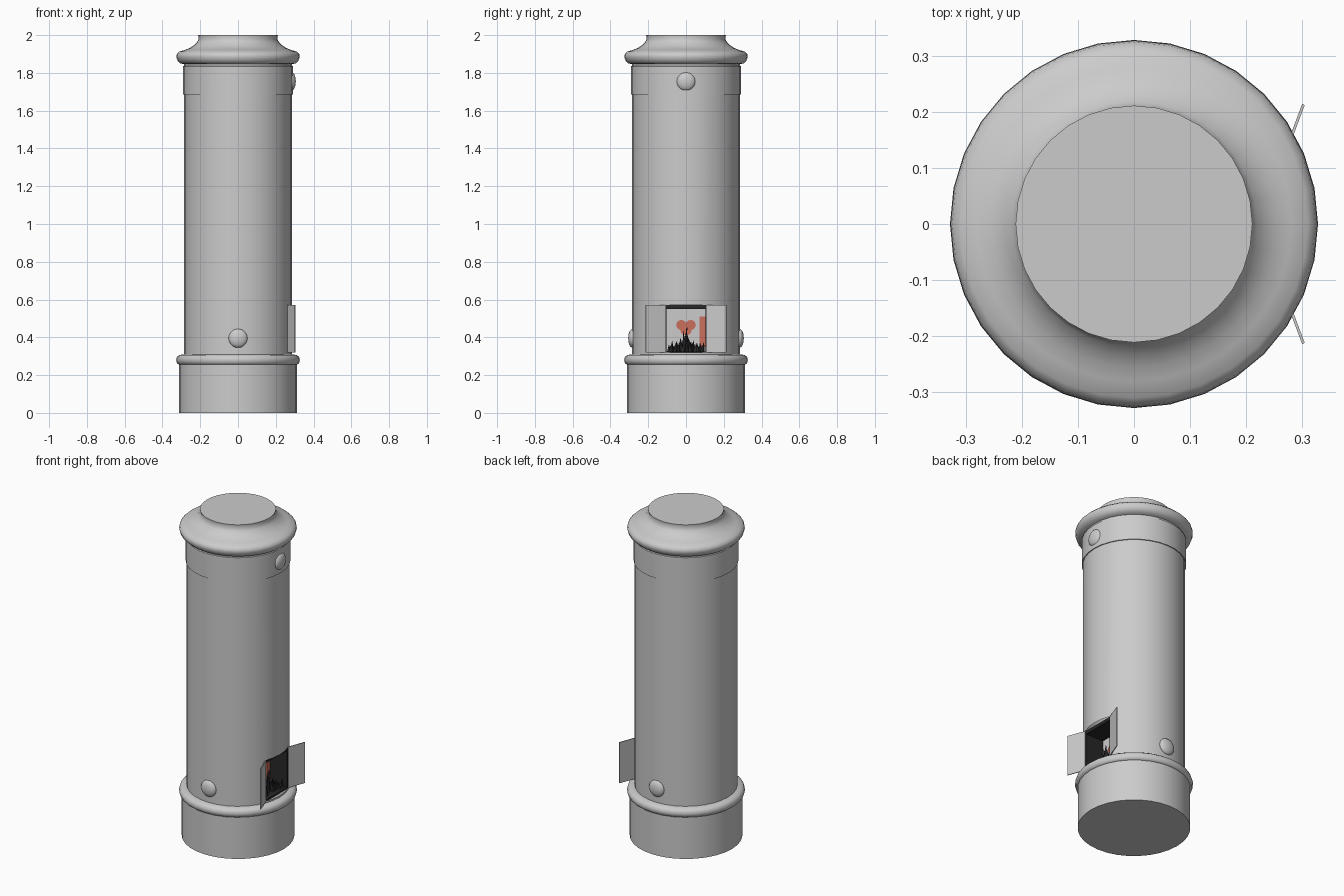
import bpy, bmesh, math, random
from mathutils import Vector

if "Cube" in bpy.data.objects:
    bpy.data.objects.remove(bpy.data.objects["Cube"])

random.seed(4)
SIDES = 32


def material(name, rgb):
    m = bpy.data.materials.new(name)
    m.diffuse_color = (*rgb, 1)
    m.use_nodes = True
    m.node_tree.nodes["Principled BSDF"].inputs["Base Color"].default_value = m.diffuse_color
    return m


GREY = material("pale_grey", (0.6, 0.6, 0.6))
BLACK = material("soot_black", (0.02, 0.02, 0.02))
RED = material("ember_red", (0.6, 0.16, 0.11))


def finish(name, bm, mat, smooth=True):
    bmesh.ops.recalc_face_normals(bm, faces=bm.faces)
    me = bpy.data.meshes.new(name)
    bm.to_mesh(me)
    bm.free()
    me.materials.append(mat)
    ob = bpy.data.objects.new(name, me)
    bpy.context.collection.objects.link(ob)
    if smooth:
        bpy.ops.object.select_all(action='DESELECT')
        ob.select_set(True)
        bpy.context.view_layer.objects.active = ob
        bpy.ops.object.shade_smooth_by_angle(angle=math.radians(40))
    return ob


def lathe(name, profile, mat, skip=None):
    """Revolve (radius, z) points; skip(angle, z) leaves a face out."""
    bm = bmesh.new()
    rings = []
    for r, z in profile:
        if r == 0:
            rings.append([bm.verts.new((0, 0, z))] * SIDES)
        else:
            rings.append([bm.verts.new((r * math.cos(2 * math.pi * i / SIDES),
                                        r * math.sin(2 * math.pi * i / SIDES), z))
                          for i in range(SIDES)])
    for a, b in zip(rings, rings[1:]):
        for i in range(SIDES):
            j = (i + 1) % SIDES
            loop = list(dict.fromkeys((a[i], a[j], b[j], b[i])))
            c = sum((v.co for v in loop), Vector()) / len(loop)
            if skip and skip(math.atan2(c.y, c.x), c.z):
                continue
            bm.faces.new(loop)
    return finish(name, bm, mat)


def box(name, lo, hi, mat):
    bm = bmesh.new()
    bmesh.ops.create_cube(bm, size=1)
    for v in bm.verts:
        v.co = [l + (c + 0.5) * (h - l) for c, l, h in zip(v.co, lo, hi)]
    return finish(name, bm, mat, False)


# Base drum, moulded ring and main body with a hatch opening on +x
lathe("base", [(0, 0), (0.313, 0), (0.313, 0.26)], GREY)
lathe("base_ring", [(0.28, 0.255), (0.313, 0.255), (0.323, 0.263), (0.328, 0.28),
                    (0.323, 0.297), (0.31, 0.307), (0.28, 0.31)], GREY)
hatch = math.radians(22.5)
lathe("body", [(0.285, 0.3), (0.285, 0.32), (0.285, 0.57), (0.285, 1.85)], GREY,
      lambda a, z: abs(a) < hatch and 0.32 < z < 0.57)

# Collar and flared cap
lathe("collar", [(0.285, 1.685), (0.291, 1.685), (0.291, 1.835), (0.28, 1.84)], GREY)
lathe("cap", [(0.28, 1.845), (0.305, 1.85), (0.32, 1.865), (0.327, 1.885), (0.324, 1.9),
              (0.31, 1.913), (0.28, 1.922), (0.255, 1.932), (0.235, 1.945),
              (0.218, 1.962), (0.208, 1.978), (0.211, 2.0), (0, 2.0)], GREY)

# Domed studs: two low at front and back, one high above the hatch
for name, axis, z in (("front_stud", (0, -1), 0.395), ("back_stud", (0, 1), 0.395),
                      ("upper_stud", (1, 0), 1.755)):
    bm = bmesh.new()
    bmesh.ops.create_uvsphere(bm, u_segments=20, v_segments=12, radius=0.05)
    for v in bm.verts:
        x, y, h = v.co
        out = 0.283 + h * 0.46
        v.co = (axis[0] * out - axis[1] * x, axis[1] * out + axis[0] * x, z + y)
    finish(name, bm, GREY)

# Pair of open hatch doors
for side, name in ((-1, "left_door"), (1, "right_door")):
    bm = bmesh.new()
    a, b = Vector((0.263, side * 0.109, 0)), Vector((0.302, side * 0.213, 0))
    n = Vector((b.y - a.y, a.x - b.x, 0)).normalized() * 0.0025
    bottom = [bm.verts.new(p + Vector((0, 0, 0.32))) for p in (a - n, b - n, b + n, a + n)]
    face = bm.faces.new(bottom)
    ext = bmesh.ops.extrude_face_region(bm, geom=[face])
    bmesh.ops.translate(bm, vec=(0, 0, 0.25),
                        verts=[g for g in ext["geom"] if isinstance(g, bmesh.types.BMVert)])
    finish(name, bm, GREY, False)

# Fire chamber behind the hatch
box("chamber_back", (0.135, -0.108, 0.32), (0.14, 0.108, 0.57), GREY)
box("chamber_ceiling", (0.14, -0.108, 0.55), (0.262, 0.108, 0.57), BLACK)
box("chamber_floor", (0.14, -0.108, 0.315), (0.262, 0.108, 0.325), BLACK)
for side in (-1, 1):
    y = sorted((side * 0.102, side * 0.108))
    box("chamber_wall", (0.14, y[0], 0.32), (0.262, y[1], 0.57), BLACK)
box("glow_panel", (0.14, 0.072, 0.35), (0.146, 0.102, 0.51), RED)

# Glow spots on the back of the chamber
bm = bmesh.new()
for y, z, r in ((-0.025, 0.465, 0.027), (0.025, 0.465, 0.027), (0, 0.44, 0.03)):
    vs = bmesh.ops.create_cone(bm, cap_ends=True, segments=12, radius1=r, radius2=r,
                               depth=0.006)["verts"]
    for v in vs:
        v.co = (0.143 + v.co.z, y + v.co.x, z + v.co.y)
finish("glow_spots", bm, RED, False)

# Charred spikes heaped on the floor, tallest in the middle
bm = bmesh.new()
for i in range(26):
    y = -0.09 + 0.18 * i / 25
    h = random.uniform(0.03, 0.06) + 0.08 * max(0, 1 - abs(y) / 0.035)
    vs = bmesh.ops.create_cone(bm, cap_ends=True, segments=5, radius1=0.014, radius2=0.001,
                               depth=h)["verts"]
    x, lean = random.uniform(0.165, 0.24), random.uniform(-0.2, 0.2)
    for v in vs:
        v.co = (v.co.x + x, v.co.y + y + lean * v.co.z, v.co.z + 0.322 + h / 2)
finish("charred_heap", bm, BLACK, False)
